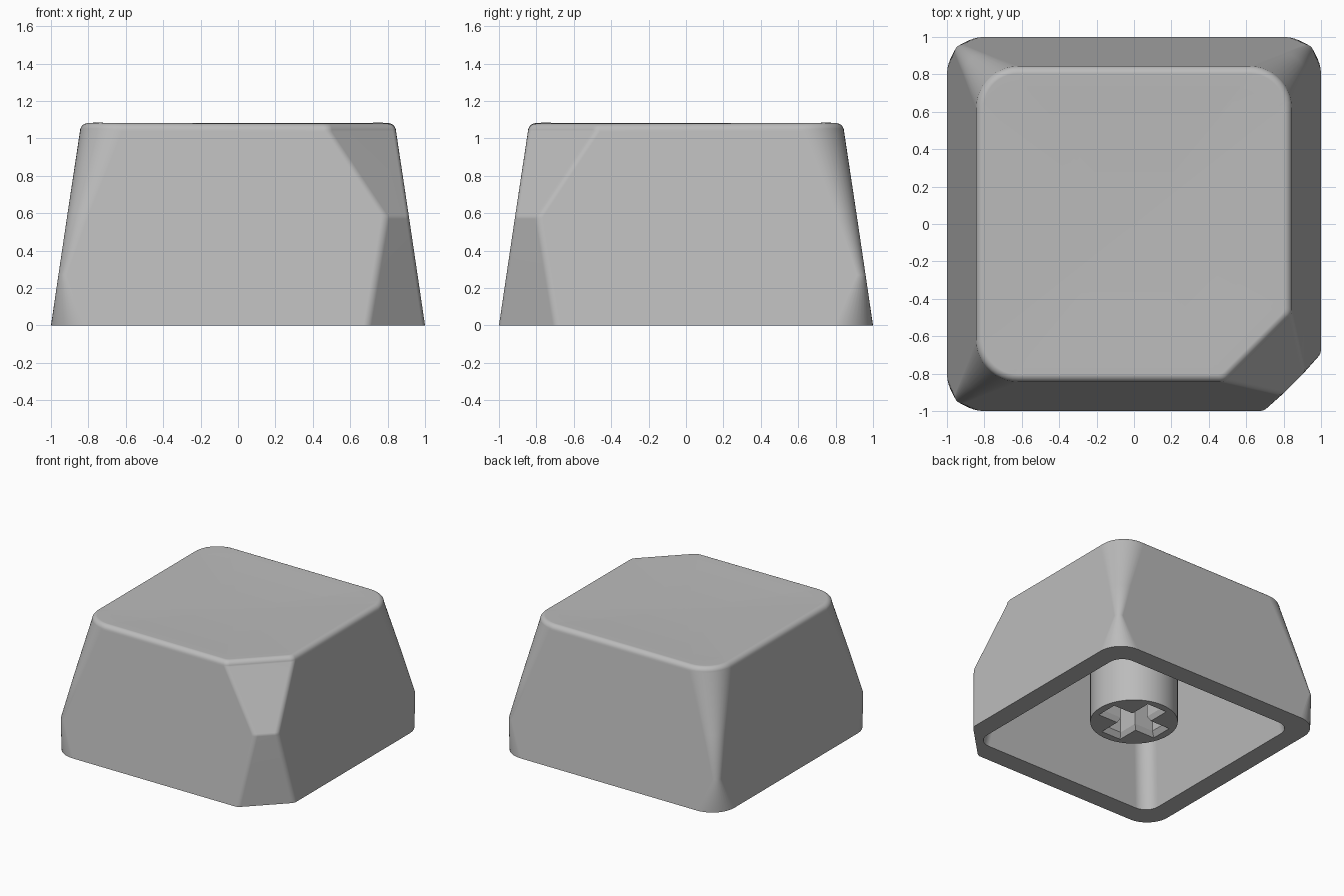
import bpy, bmesh
from math import sin, cos, tan, radians, pi

if "Cube" in bpy.data.objects:
    bpy.data.objects.remove(bpy.data.objects["Cube"])

GREY = (0.5, 0.5, 0.5, 1)
mat = bpy.data.materials.new("plain grey plastic")
mat.use_nodes = True
mat.diffuse_color = GREY
mat.node_tree.nodes["Principled BSDF"].inputs["Base Color"].default_value = GREY

STEPS = 12       # points per corner
EDGE = 0.06      # softening of the cut corner's edges
LIP = 0.045      # radius of the rounded top edge


def corner(h, r, cut):
    """Points of one corner, in its own +x +y quadrant."""
    pts = []
    for i in range(STEPS):
        if cut is None:
            a = i / (STEPS - 1) * pi / 2
            pts.append((h - r + r * cos(a), h - r + r * sin(a)))
        else:
            half = STEPS // 2
            second = i >= half
            a = radians(45) * ((i % half) / (half - 1) + second)
            near, far = h - EDGE, h - cut - EDGE * tan(pi / 8)
            cx, cy = (far, near) if second else (near, far)
            pts.append((cx + EDGE * cos(a), cy + EDGE * sin(a)))
    return pts


def outline(h, r, cut=None):
    """Rounded square; its front +x corner is cut off if a cut is given."""
    pts = []
    for q in range(4):
        c, s = round(cos(q * pi / 2)), round(sin(q * pi / 2))
        for x, y in corner(h, r, cut if q == 3 else None):
            pts.append((x * c - y * s, x * s + y * c))
    return pts


def dish(x, y):
    return 1.065 + 0.017 * (x * x + y * y)


def finish(name, bm, smooth=True):
    bmesh.ops.recalc_face_normals(bm, faces=bm.faces)
    mesh = bpy.data.meshes.new(name)
    bm.to_mesh(mesh)
    bm.free()
    mesh.materials.append(mat)
    ob = bpy.data.objects.new(name, mesh)
    bpy.context.collection.objects.link(ob)
    if smooth:
        bpy.ops.object.select_all(action='DESELECT')
        ob.select_set(True)
        bpy.context.view_layer.objects.active = ob
        bpy.ops.object.shade_smooth_by_angle(angle=radians(35))
    return ob


def loft(rings):
    """Skin closed rings of equal length and cap both ends."""
    bm = bmesh.new()
    rows = [[bm.verts.new(p) for p in ring] for ring in rings]
    n = len(rows[0])
    for a, b in zip(rows, rows[1:]):
        for i in range(n):
            j = (i + 1) % n
            bm.faces.new((a[i], a[j], b[j], b[i]))
    bm.faces.new(rows[0])
    bm.faces.new(rows[-1])
    return bm


# Cap shell: up the hollow, across the rim, up the outside, over the dished top
rings = [[(x, y, z) for x, y in outline(h, 0.12)]
         for z, h in ((0.92, 0.71), (0, 0.84))]
for z, r, cut in ((0, 0.2, 0.305), (0.27, 0.045, 0.22),
                  (0.57, 0.11, 0.126), (0.59, 0.114, 0.13)):
    rings.append([(x, y, z) for x, y in outline(1 - 0.148 * z, r, cut)])
for i in range(7):
    a = i / 6 * radians(85)
    d = LIP * (1 - cos(a))
    rings.append([(x, y, dish(x, y) - LIP * (1 - sin(a)))
                  for x, y in outline(0.845 - d, 0.225 - d, 0.36 - 0.586 * d)])
top = [(x, y) for x, y, z in rings[-1]]
for k in (0.9, 0.75, 0.6, 0.45, 0.3, 0.15, 0.02):
    rings.append([(x * k, y * k, dish(x * k, y * k)) for x, y in top])
cap = finish("cap_shell", loft(rings))
cap.modifiers.new("even shading", 'WEIGHTED_NORMAL').keep_sharp = True

# Stem under the cap, reaching into its top
circle = [(0.33 * cos(i * pi / 32), 0.33 * sin(i * pi / 32)) for i in range(64)]
stem = finish("stem", loft([[(x, y, z) for x, y in circle] for z in (0.11, 0.95)]))


# Cross-shaped socket with a flared mouth
def cross(arm, half):
    quarter = ((arm, -half), (arm, half), (half, half))
    pts = []
    for q in range(4):
        c, s = round(cos(q * pi / 2)), round(sin(q * pi / 2))
        pts += [(x * c - y * s, x * s + y * c) for x, y in quarter]
    return pts


levels = ((0.05, 0.27, 0.09), (0.11, 0.27, 0.09), (0.15, 0.24, 0.07), (0.7, 0.24, 0.07))
cutter = finish("socket_cutter", loft([[(x, y, z) for x, y in cross(arm, half)]
                                       for z, arm, half in levels]), smooth=False)
cutter.hide_render = True
cutter.hide_viewport = True
cutter.display_type = 'WIRE'
socket = stem.modifiers.new("socket", 'BOOLEAN')
socket.operation = 'DIFFERENCE'
socket.solver = 'EXACT'
socket.object = cutter
